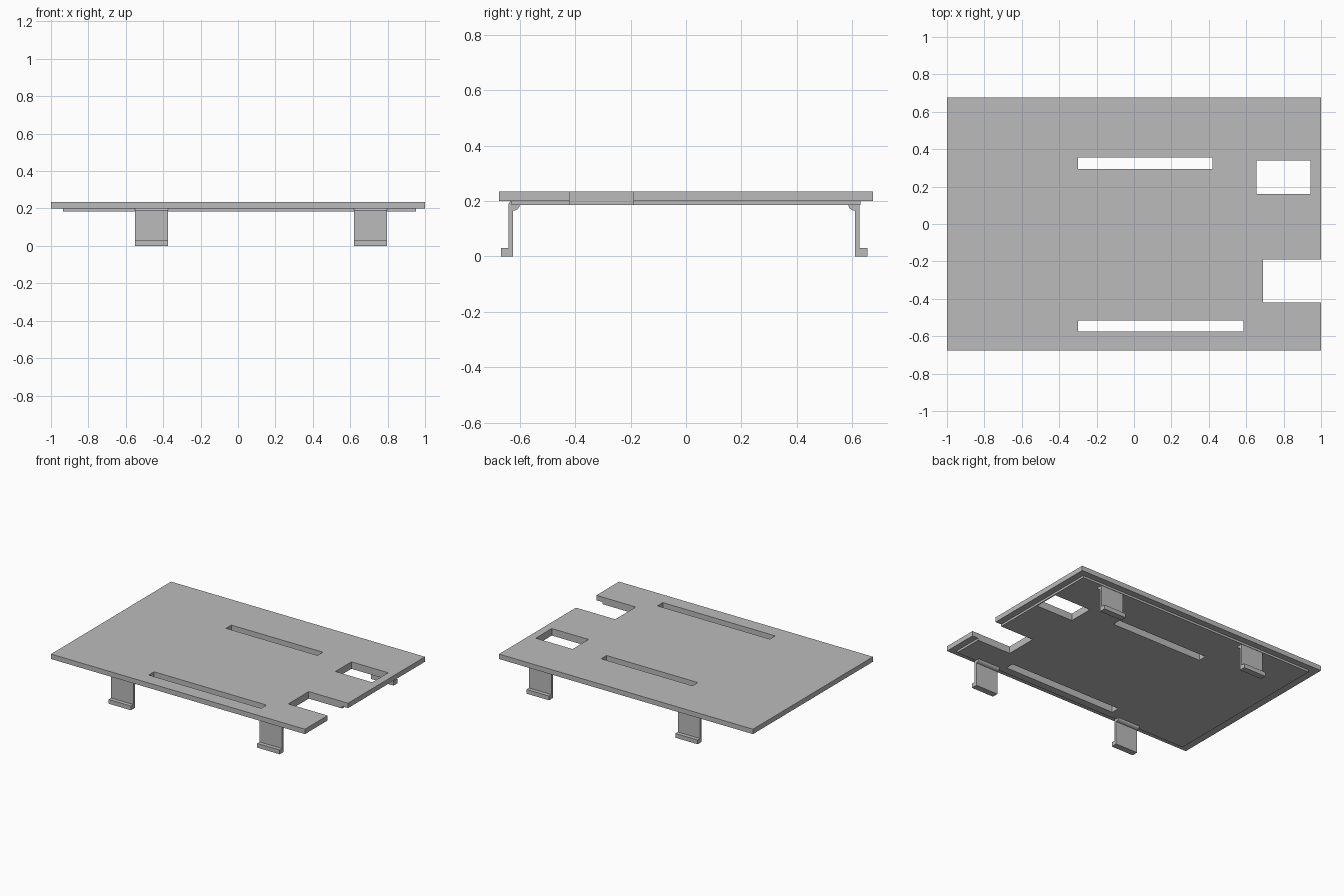
import bpy, bmesh, math

if "Cube" in bpy.data.objects:
    bpy.data.objects.remove(bpy.data.objects["Cube"])

grey = bpy.data.materials.new("plain_grey")
grey.use_nodes = True
color = (0.5, 0.5, 0.5, 1)
grey.diffuse_color = color
grey.node_tree.nodes["Principled BSDF"].inputs["Base Color"].default_value = color


def finish(name, bm):
    bmesh.ops.recalc_face_normals(bm, faces=bm.faces)
    mesh = bpy.data.meshes.new(name)
    bm.to_mesh(mesh)
    bm.free()
    mesh.materials.append(grey)
    obj = bpy.data.objects.new(name, mesh)
    bpy.context.collection.objects.link(obj)
    return obj


def box(name, x, y, z):
    bm = bmesh.new()
    bmesh.ops.create_cube(bm, size=1)
    for v in bm.verts:
        v.co = [(lo + hi) / 2 + c * (hi - lo) for c, (lo, hi) in zip(v.co, (x, y, z))]
    return finish(name, bm)


def extrude_profile(name, points, x0, x1):
    bm = bmesh.new()
    face = bm.faces.new([bm.verts.new((x0, y, z)) for y, z in points])
    moved = bmesh.ops.extrude_face_region(bm, geom=[face])["geom"]
    verts = [g for g in moved if isinstance(g, bmesh.types.BMVert)]
    bmesh.ops.translate(bm, verts=verts, vec=(x1 - x0, 0, 0))
    return finish(name, bm)


# Cover plate with a smaller step underneath
panels = [
    box("cover_plate", (-1, 1), (-0.675, 0.675), (0.2, 0.235)),
    box("underside_step", (-0.935, 0.953), (-0.63, 0.63), (0.185, 0.2)),
]

# Two slots, a window and an open side notch
openings = [
    ((-0.3, 0.42), (0.295, 0.355)),
    ((-0.3, 0.585), (-0.575, -0.515)),
    ((0.655, 0.945), (0.16, 0.34)),
    ((0.69, 1.1), (-0.42, -0.19)),
]
for x, y in openings:
    cutter = box("opening_cutter", x, y, (0.1, 0.3))
    cutter.hide_render = True
    for panel in panels:
        mod = panel.modifiers.new("opening", "BOOLEAN")
        mod.operation = "DIFFERENCE"
        mod.solver = "EXACT"
        mod.object = cutter
        bpy.context.view_layer.objects.active = panel
        bpy.ops.object.modifier_apply(modifier=mod.name)
    bpy.data.objects.remove(cutter)

# Clip legs: upright with an outward foot and a rounded inner root
round_root = []
for i in range(6):
    a = math.pi / 2 * i / 5
    round_root.append((-0.024 * math.cos(a), 0.185 - 0.02 * math.sin(a)))
leg = [(0, 0), (0.044, 0), (0.044, 0.03), (0.016, 0.03),
       (0.016, 0.19), (0.008, 0.2), (-0.024, 0.2)] + round_root

for side, sign, inner in (("front", -1, 0.625), ("back", 1, 0.611)):
    outline = [(sign * (inner + y), z) for y, z in leg]
    for hand, x0, x1 in (("right", -0.55, -0.375), ("left", 0.62, 0.797)):
        extrude_profile(f"{side}_{hand}_clip_leg", outline, x0, x1)
